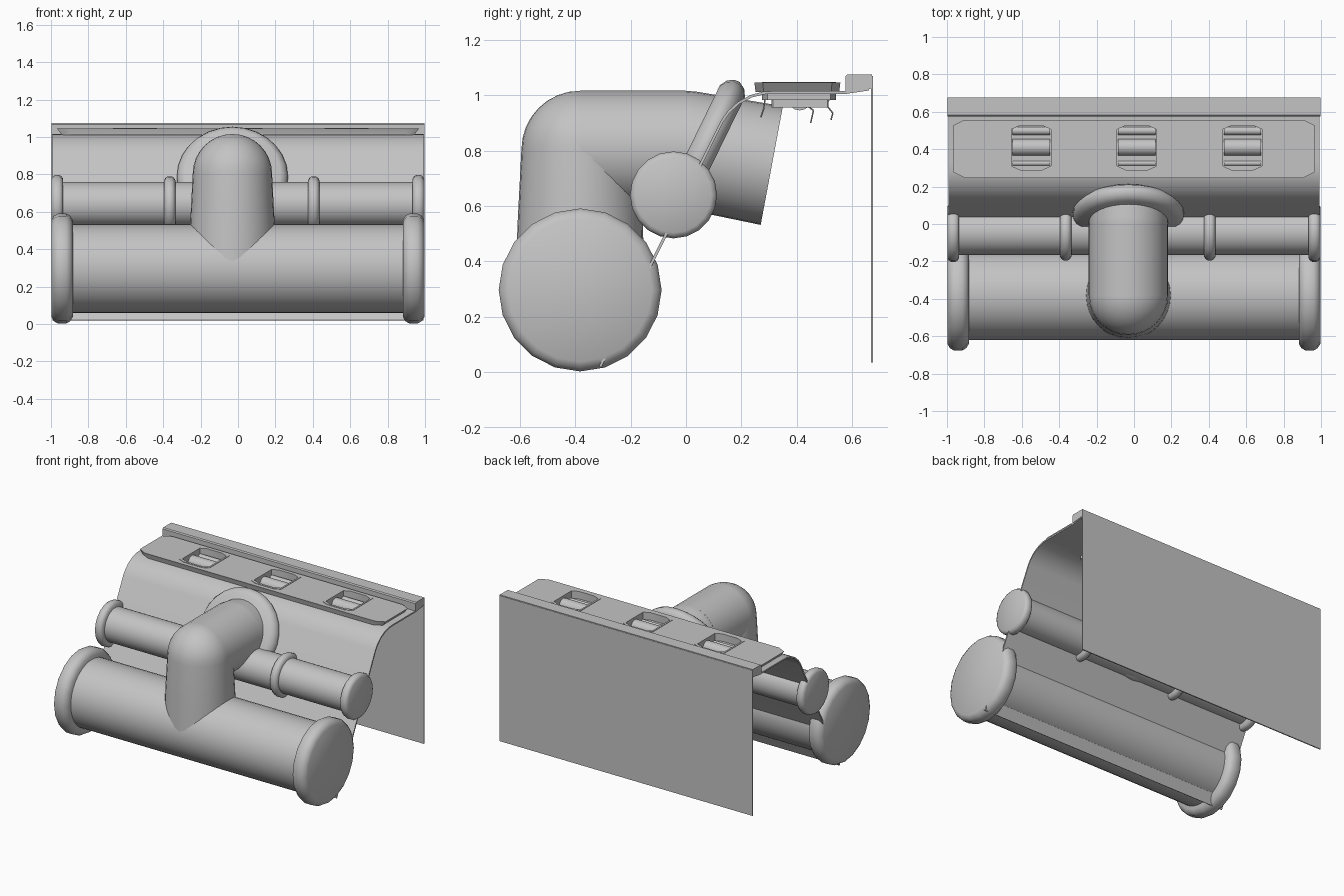
import bpy, bmesh, math
from mathutils import Vector, Matrix

cube = bpy.data.objects.get("Cube")
if cube:
    bpy.data.objects.remove(cube, do_unlink=True)

grey = bpy.data.materials.new("plain_grey")
grey.use_nodes = True
grey.diffuse_color = (0.55, 0.55, 0.55, 1)
grey.node_tree.nodes["Principled BSDF"].inputs["Base Color"].default_value = (0.55, 0.55, 0.55, 1)
parts = []


def finish(name, bm, keep=True):
    bmesh.ops.remove_doubles(bm, verts=bm.verts, dist=1e-5)
    bmesh.ops.recalc_face_normals(bm, faces=bm.faces)
    mesh = bpy.data.meshes.new(name)
    bm.to_mesh(mesh)
    bm.free()
    mesh.materials.append(grey)
    ob = bpy.data.objects.new(name, mesh)
    bpy.context.scene.collection.objects.link(ob)
    if keep:
        parts.append(ob)
    return ob


def lathe(name, profile, origin, axis, segs=20):
    """Spin (distance along axis, radius) points about an axis."""
    bm = bmesh.new()
    verts = [bm.verts.new((r, 0, d)) for d, r in profile]
    edges = [bm.edges.new(pair) for pair in zip(verts, verts[1:])]
    bmesh.ops.spin(bm, geom=verts + edges, cent=(0, 0, 0), axis=(0, 0, 1),
                   angle=math.tau, steps=segs)
    turn = Vector((0, 0, 1)).rotation_difference(Vector(axis)).to_matrix().to_4x4()
    bm.transform(Matrix.Translation(origin) @ turn)
    return finish(name, bm)


def prism(name, outline, z0, z1, centre=(0, 0), base=1.0, keep=True):
    """Upright block from an xy outline; base scales the bottom outline."""
    bm = bmesh.new()
    rings = [[bm.verts.new((centre[0] + x * s, centre[1] + y * s, z)) for x, y in outline]
             for z, s in ((z0, base), (z1, 1.0))]
    n = len(outline)
    for i in range(n):
        j = (i + 1) % n
        bm.faces.new((rings[0][i], rings[0][j], rings[1][j], rings[1][i]))
    bm.faces.new(rings[0][::-1])
    bm.faces.new(rings[1])
    return finish(name, bm, keep)


def strip(name, points, half, thick=0.0):
    """Extrude a yz line along x; a closed section when thick is zero."""
    bm = bmesh.new()
    verts = [bm.verts.new((-half, y, z)) for y, z in points]
    if thick:
        geom = [bm.edges.new(pair) for pair in zip(verts, verts[1:])]
    else:
        geom = [bm.faces.new(verts)]
    out = bmesh.ops.extrude_face_region(bm, geom=geom) if not thick else \
        bmesh.ops.extrude_edge_only(bm, edges=geom)
    moved = [v for v in out["geom"] if isinstance(v, bmesh.types.BMVert)]
    bmesh.ops.translate(bm, verts=moved, vec=(2 * half, 0, 0))
    ob = finish(name, bm)
    if thick:
        mod = ob.modifiers.new("thickness", "SOLIDIFY")
        mod.thickness, mod.offset = thick, 0
        apply(ob, mod)
    return ob


def apply(ob, mod):
    bpy.context.view_layer.objects.active = ob
    bpy.ops.object.modifier_apply(modifier=mod.name)


def cut(ob, cutter):
    mod = ob.modifiers.new("cut", "BOOLEAN")
    mod.object, mod.operation, mod.solver = cutter, "DIFFERENCE", "EXACT"
    apply(ob, mod)


def octagon(w, d, cx, cy):
    return [(w - cx, -d), (w, cy - d), (w, d - cy), (w - cx, d),
            (cx - w, d), (-w, d - cy), (-w, cy - d), (cx - w, -d)]


def cap(width, r, c):
    """Chamfered disc profile."""
    return [(0, 0), (0, r - c), (c * 0.4, r - c * 0.35), (c, r), (width - c, r),
            (width - c * 0.4, r - c * 0.35), (width, r - c), (width, 0)]


X = (1, 0, 0)
# Two horizontal pipes with end caps
for name, y, z, r, cap_r, w, c in (("large_pipe", -0.382, 0.297, 0.237, 0.294, 0.115, 0.035),
                                   ("small_pipe", -0.045, 0.64, 0.12, 0.157, 0.063, 0.02)):
    lathe(name, [(-0.95, 0), (-0.95, r), (0.95, r), (0.95, 0)], (0, y, z), X, 40)
    lathe("left_cap_" + name, cap(w, cap_r, c), (0.996 - w, y, z), X)
    lathe("right_cap_" + name, cap(w, cap_r, c), (-0.998, y, z), X)
for x in (-0.365, 0.405):
    lathe("small_pipe_ring", cap(0.06, 0.15, 0.02), (x - 0.03, -0.045, 0.64), X)

# Elbow: riser with domed top, level run, drooping outlet
R, ex = 0.212, -0.03
dome = [(R * math.sin(a), R * math.cos(a)) for a in [math.pi / 2 * i / 8 for i in range(9)]]
lathe("elbow_riser", [(-0.5, 0), (-0.5, 0.235), (-0.25, 0.225)] + dome,
      (ex, -0.382, 0.804), (0, 0, 1), 32)
lathe("elbow_run", [(0, 0), (0, R)] + dome, (ex, -0.382, 0.804), (0, 1, 0), 32)
lathe("elbow_run_body", [(0, 0), (0, R), (0.38, R), (0.38, 0)],
      (ex, -0.382, 0.804), (0, 1, 0), 32)
lathe("elbow_outlet", [(-d, r) for d, r in dome[::-1]] + [(0.315, R + 0.006), (0.315, 0)],
      (ex, 0, 0.804), (0, 0.31, -0.058), 32)
lathe("elbow_collar", cap(0.1, 0.297, 0.04), (ex, 0.1, 0.762), (0, -0.9, 0.44), 28)

# Sloping sheet that curves over to the flat top
sheet = strip("curved_sheet", [(-0.31, 0.02), (0.13, 0.905), (0.155, 0.94), (0.19, 0.972),
                               (0.235, 0.996), (0.28, 1.008), (0.33, 1.01), (0.58, 1.01),
                               (0.66, 1.022)], 0.993, 0.01)
# Back board and top rail
strip("back_board", [(0.667, 0.035), (0.675, 0.035), (0.675, 1.07), (0.667, 1.07)], 0.996)
strip("top_rail", [(0.575, 1.014), (0.672, 1.024), (0.672, 1.075), (0.582, 1.075),
                   (0.575, 1.068)], 0.996)

# Top plate with three recessed windows
plate = prism("top_plate", octagon(0.967, 0.155, 0.06, 0.03), 1.012, 1.045,
              (0, 0.402), 0.975)
for x in (-0.55, 0.015, 0.58):
    frame = prism("window_frame", octagon(0.117, 0.133, 0.045, 0.02), 0.982, 1.048, (x, 0.408))
    cutter = prism("window_cutter", octagon(0.105, 0.118, 0.045, 0.02), 0.995, 1.2,
                   (x, 0.408), keep=False)
    for ob in (frame, plate, sheet):
        cut(ob, cutter)
    bpy.data.objects.remove(cutter, do_unlink=True)
    prism("window_housing", octagon(0.11, 0.103, 0.005, 0.005), 0.955, 0.99, (x, 0.412))
    for y, r in ((0.41, 0.045), (0.498, 0.022), (0.325, 0.014)):
        lathe("window_roller", [(-0.1, 0), (-0.1, r), (0.1, r), (0.1, 0)],
              (x, y, 0.99), X, 16)
    # Thin pins under the housing
    for path in ([(0.285, 0.985), (0.28, 0.95), (0.27, 0.92)],
                 [(0.44, 0.96), (0.46, 0.945), (0.45, 0.9)],
                 [(0.51, 0.96), (0.53, 0.935), (0.523, 0.91)]):
        for a, b in zip(path, path[1:]):
            step = Vector((0, b[0] - a[0], b[1] - a[1]))
            lathe("housing_pin", [(0, 0), (0, 0.003), (step.length, 0.003), (step.length, 0)],
                  (x, a[0], a[1]), step, 6)

# Smooth curved surfaces, keep hard edges
bpy.ops.object.select_all(action="DESELECT")
for ob in parts:
    ob.select_set(True)
bpy.context.view_layer.objects.active = parts[0]
bpy.ops.object.shade_smooth_by_angle(angle=math.radians(35))
